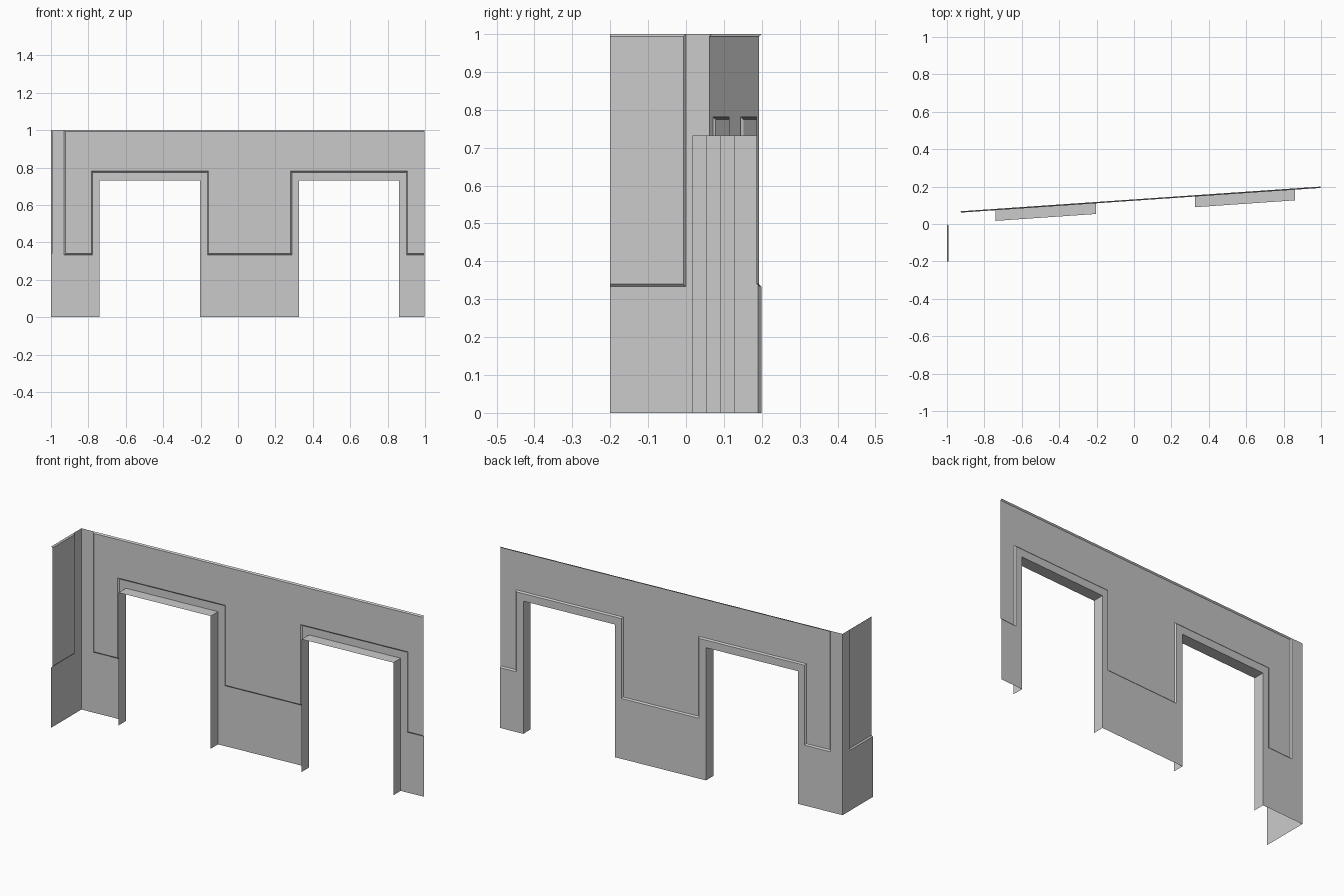
import bpy, bmesh

if "Cube" in bpy.data.objects:
    bpy.data.objects.remove(bpy.data.objects["Cube"])

BEVEL = 0.007      # width and depth of the recess edge
REVEAL = 0.064     # depth of the opening linings
CORNER_Y = 0.063   # where the long wall meets the side wall


def long_wall(u, v, d):
    """u = x, v = z, d = distance inward from the outer face."""
    return (u, CORNER_Y + 0.0685 * (u + 1) - d, v)


def side_wall(u, v, d):
    """u = y, v = z, d = distance inward from the outer face."""
    return (-1 + d, u, v)


def build(name, place, faces, outward):
    bm = bmesh.new()
    for pts in faces:
        bm.faces.new([bm.verts.new(place(*p)) for p in pts])
    bmesh.ops.remove_doubles(bm, verts=bm.verts, dist=1e-5)
    bmesh.ops.recalc_face_normals(bm, faces=bm.faces)
    bm.faces.ensure_lookup_table()
    biggest = max(bm.faces, key=lambda f: f.calc_area())
    if sum(a * b for a, b in zip(biggest.normal, outward)) < 0:
        bmesh.ops.reverse_faces(bm, faces=bm.faces)
    bmesh.ops.triangulate(bm, faces=[f for f in bm.faces if len(f.verts) > 4])
    me = bpy.data.meshes.new(name)
    bm.to_mesh(me)
    bm.free()
    ob = bpy.data.objects.new(name, me)
    bpy.context.collection.objects.link(ob)
    return ob


def recess(outline, open_edge):
    """Sunken panel plus its bevelled border; one edge has no border."""
    rim = [(u, v, 0) for u, v, _, _ in outline]
    floor = [(u + a * BEVEL, v + b * BEVEL, BEVEL) for u, v, a, b in outline]
    faces = [floor]
    n = len(outline)
    for i in range(n):
        if i != open_edge:
            j = (i + 1) % n
            faces.append([rim[i], rim[j], floor[j], floor[i]])
    return rim, faces


# long wall: recess stepping around both openings
LOW, HIGH, HEAD = 0.333, 0.774, 0.732
openings = [(-0.74, -0.204), (0.326, 0.86)]
outline = [(-0.93, 1, 1, -1), (-0.93, LOW, 1, 1)]
for a, b in openings:
    a, b = a - 0.037, b + 0.04
    outline += [(a, LOW, -1, 1), (a, HIGH, -1, 1), (b, HIGH, 1, 1), (b, LOW, 1, 1)]
outline += [(0.997, LOW, 0, 1), (0.997, 1, 0, -1)]
rim, faces = recess(outline, len(outline) - 2)

# outer face of the long wall, left after the recess
trim = [(-1, 0, 0)]
for a, b in openings:
    trim += [(a, 0, 0), (a, HEAD, 0), (b, HEAD, 0), (b, 0, 0)]
trim += [(0.997, 0, 0)] + rim[-2::-1] + [(-1, 1, 0)]
build("long_wall", long_wall, faces + [trim], (0, 1, 0))

# linings of the openings
for k, (a, b) in enumerate(openings):
    path = [(a, 0), (a, HEAD), (b, HEAD), (b, 0)]
    quads = [[(*p, 0), (*q, 0), (*q, REVEAL), (*p, REVEAL)]
             for p, q in zip(path, path[1:])]
    build(f"opening_lining_{k + 1}", long_wall, quads, (0, 0, -1))

# short side wall with its own recess
outline = [(0, 1, -1, -1), (0, LOW, -1, 1), (-0.2, LOW, 0, 1), (-0.2, 1, 0, -1)]
rim, faces = recess(outline, 2)
trim = [(CORNER_Y, 1, 0), rim[0], rim[1], rim[2], (-0.2, 0, 0), (CORNER_Y, 0, 0)]
build("side_wall", side_wall, faces + [trim], (-1, 0, 0))
